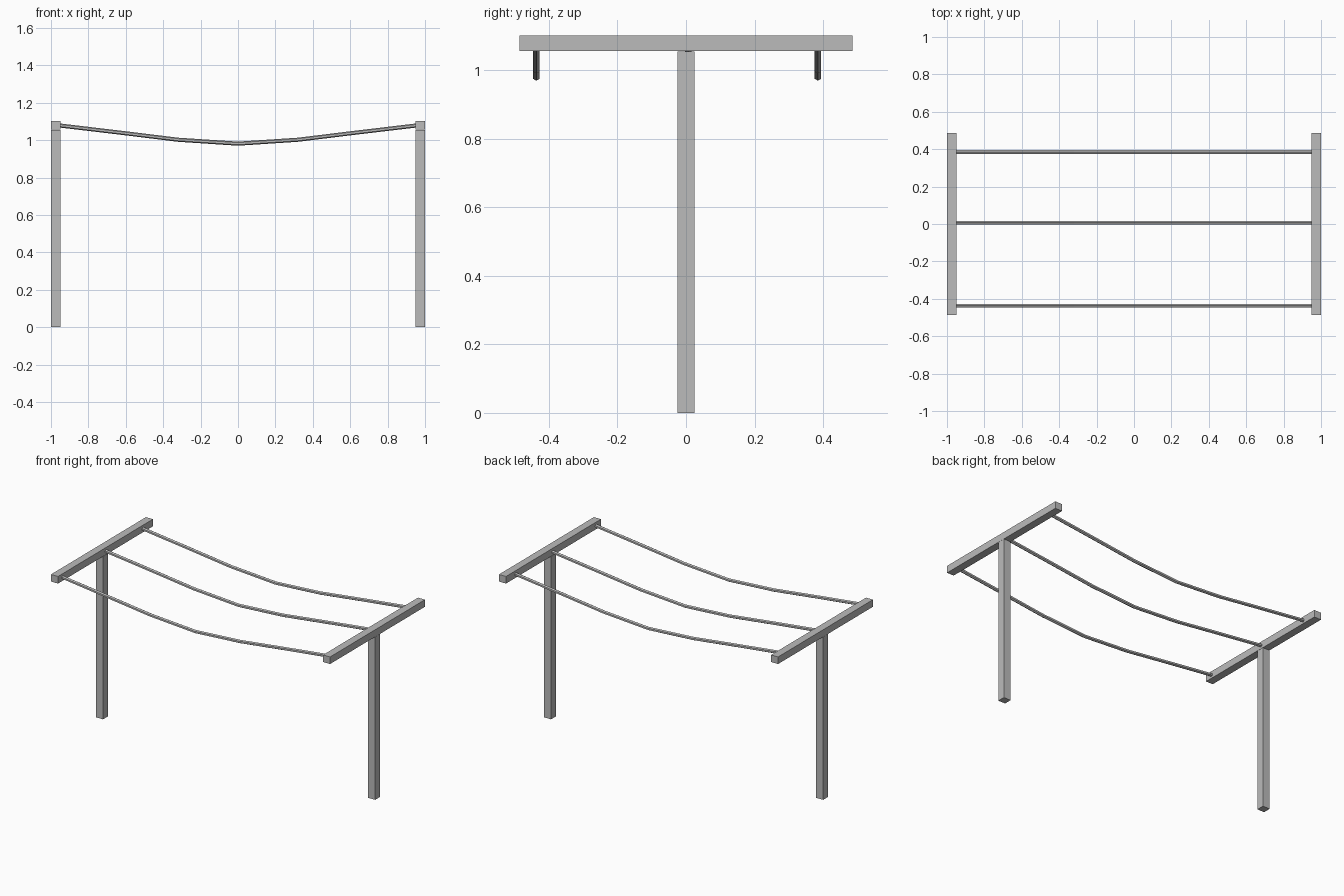
import bpy, bmesh
from math import sin, cos, pi

cube = bpy.data.objects.get("Cube")
if cube:
    bpy.data.objects.remove(cube, do_unlink=True)

# Single grey material
grey = bpy.data.materials.new("grey")
grey.use_nodes = True
colour = (0.5, 0.5, 0.5, 1)
grey.diffuse_color = colour
grey.node_tree.nodes["Principled BSDF"].inputs["Base Color"].default_value = colour


def finish(name, bm):
    bmesh.ops.recalc_face_normals(bm, faces=bm.faces)
    mesh = bpy.data.meshes.new(name)
    bm.to_mesh(mesh)
    bm.free()
    mesh.materials.append(grey)
    obj = bpy.data.objects.new(name, mesh)
    bpy.context.collection.objects.link(obj)


def box(name, centre, size):
    bm = bmesh.new()
    bmesh.ops.create_cube(bm, size=1)
    for v in bm.verts:
        v.co = [c + s * p for c, s, p in zip(centre, size, v.co)]
    finish(name, bm)


def rope(name, y, path, radius=0.011, sides=6):
    # Upright rings along the sagging path, joined by quads and capped
    bm = bmesh.new()
    angles = [2 * pi * i / sides + pi / 2 for i in range(sides)]
    rings = [[bm.verts.new((x, y + radius * cos(a), z + radius * sin(a)))
              for a in angles] for x, z in path]
    for r, s in zip(rings, rings[1:]):
        for i in range(sides):
            j = (i + 1) % sides
            bm.faces.new((r[i], r[j], s[j], s[i]))
    bm.faces.new(rings[0])
    bm.faces.new(rings[-1])
    finish(name, bm)


# T-shaped end supports
for side, sign in (("left", 1), ("right", -1)):
    box(side + "_post", (sign * 0.975, 0, 0.5275), (0.05, 0.049, 1.055))
    box(side + "_crossbar", (sign * 0.975, 0, 1.079), (0.05, 0.972, 0.046))

# Sagging lines between the crossbars
half = [(0.32, 1.002), (0.63, 1.04), (0.952, 1.078)]
path = [(-x, z) for x, z in reversed(half)] + [(0, 0.981)] + half
for name, y in (("front_line", -0.437), ("middle_line", 0.007), ("back_line", 0.385)):
    rope(name, y, path)
